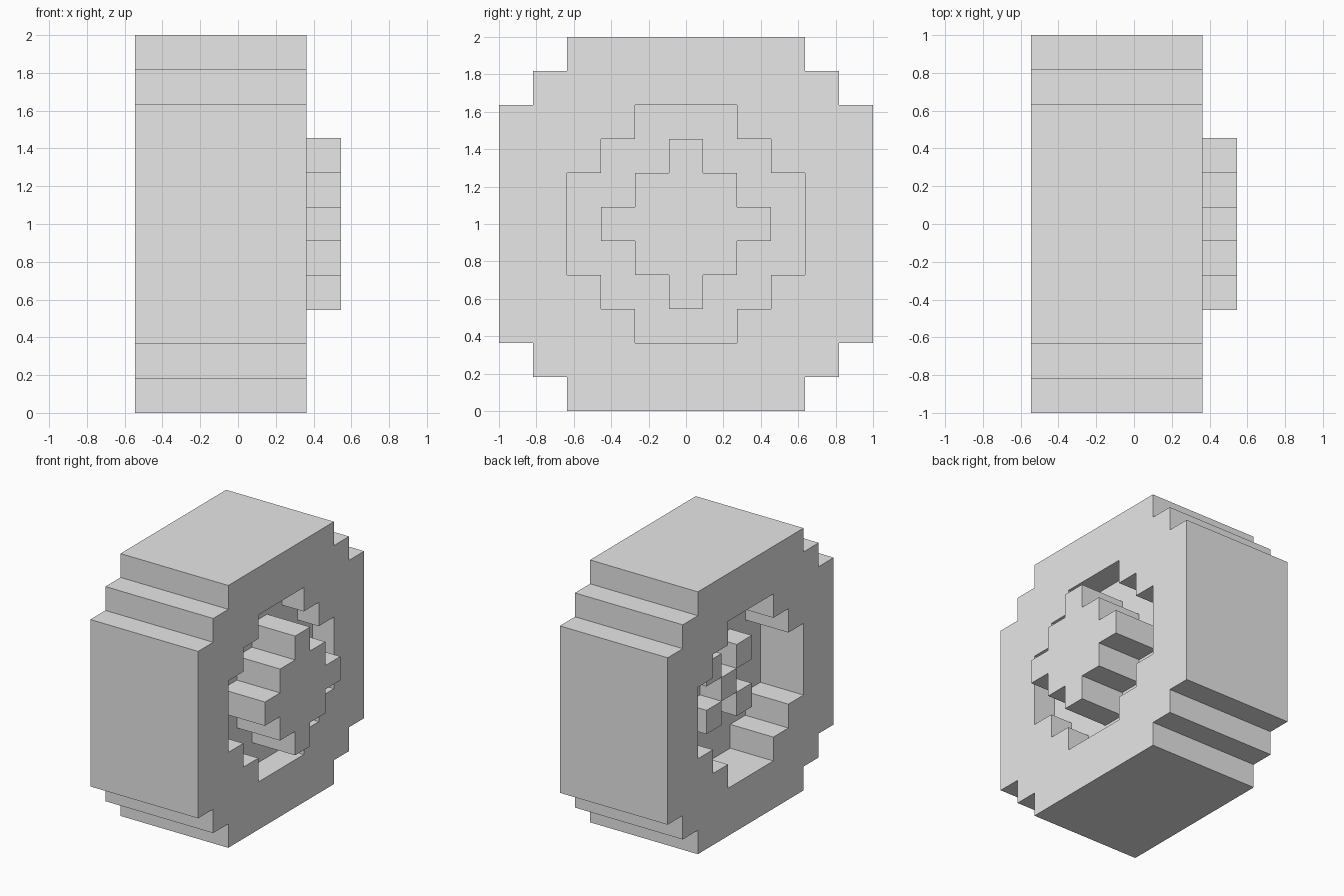
import bpy
import bmesh
from mathutils import Matrix, Vector

U = 2 / 11  # size of one block

cube = bpy.data.objects.get("Cube")
if cube:
    bpy.data.objects.remove(cube, do_unlink=True)

grey = bpy.data.materials.new("plain grey")
grey.use_nodes = True
grey.diffuse_color = (0.8, 0.8, 0.8, 1)
grey.node_tree.nodes["Principled BSDF"].inputs["Base Color"].default_value = (0.8, 0.8, 0.8, 1)


def stepped_circle(radius):
    """Closed outline in (y, z) of a blocky circle with three steps per quarter."""
    quarter = []
    for i in range(3):
        quarter.append((radius - i, radius - 2 + i))
        if i < 2:
            quarter.append((radius - i - 1, radius - 2 + i))
    points = []
    for _ in range(4):
        points += quarter
        quarter = [(-z, y) for y, z in quarter]
    return points


def finish(name, bm):
    bmesh.ops.recalc_face_normals(bm, faces=bm.faces)
    bmesh.ops.transform(bm, verts=bm.verts,
                        matrix=Matrix.Translation((0, 0, 1)) @ Matrix.Scale(U, 4))
    mesh = bpy.data.meshes.new(name)
    bm.to_mesh(mesh)
    bm.free()
    mesh.materials.append(grey)
    obj = bpy.data.objects.new(name, mesh)
    bpy.context.collection.objects.link(obj)
    return obj


def prism(name, radii, x0, x1):
    """Extrude one outline, or an outline with a hole, along x."""
    bm = bmesh.new()
    for radius in radii:
        ring = [bm.verts.new((x0, y, z)) for y, z in stepped_circle(radius)]
        for a, b in zip(ring, ring[1:] + ring[:1]):
            bm.edges.new((a, b))
    bmesh.ops.triangle_fill(bm, edges=bm.edges[:], use_beauty=True, normal=Vector((1, 0, 0)))
    result = bmesh.ops.extrude_face_region(bm, geom=bm.faces[:], use_keep_orig=True)
    moved = [g for g in result["geom"] if isinstance(g, bmesh.types.BMVert)]
    bmesh.ops.translate(bm, verts=moved, vec=(x1 - x0, 0, 0))
    return finish(name, bm)


# Thick outer ring, inner disc and protruding hub
prism("tyre", [5.5, 3.5], -3, 2)
prism("wheel_disc", [3.5], -1, 1)
prism("hub", [2.5], 1, 3)

# Blocks in an X on the inner side of the disc
bm = bmesh.new()
for y, z in [(0, 0), (1, 1), (1, -1), (-1, 1), (-1, -1)]:
    bmesh.ops.create_cube(bm, size=1, matrix=Matrix.Translation((-1.5, y, z)))
finish("inner_blocks", bm)
